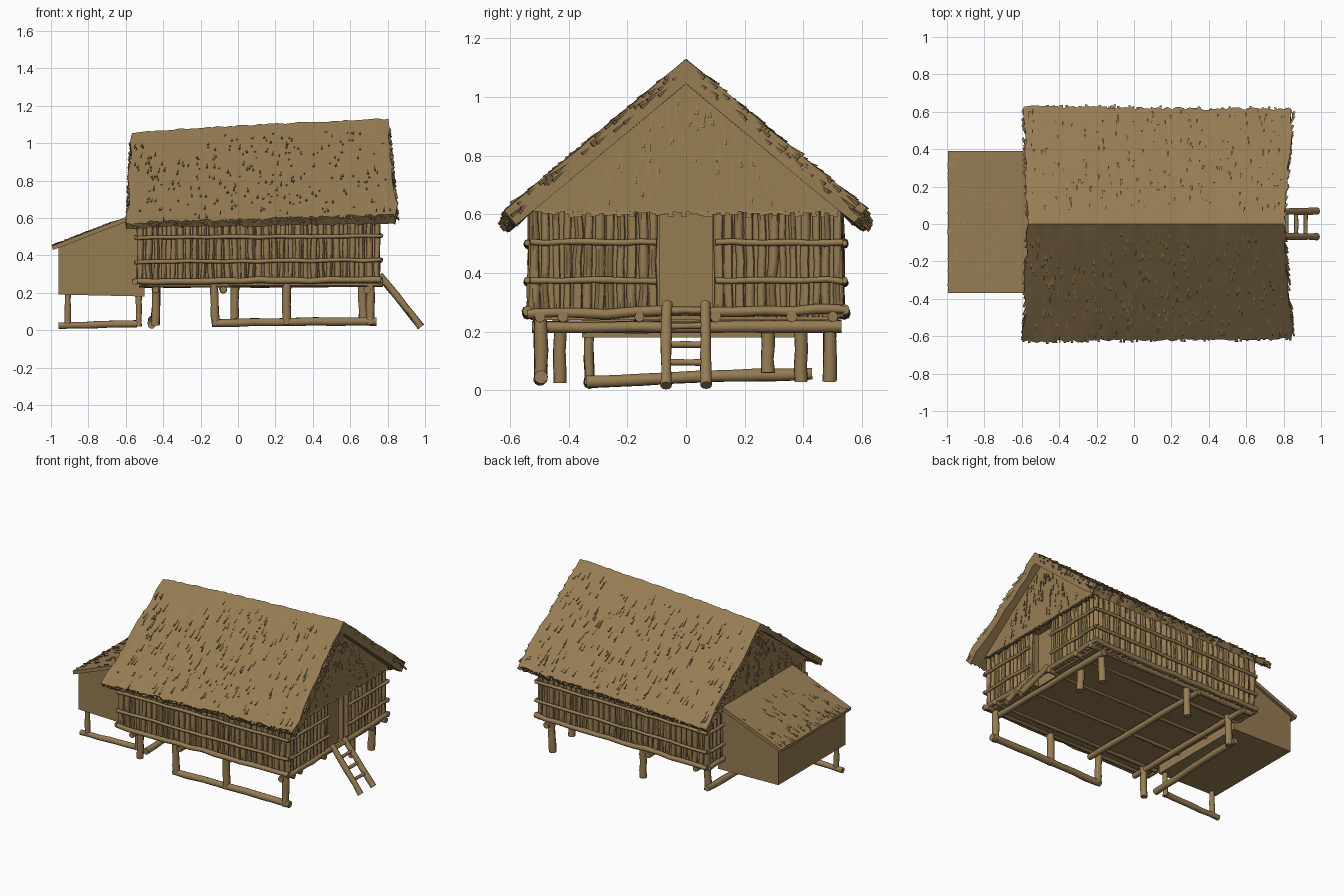
import bpy, bmesh, math, random
from mathutils import Vector as V

if "Cube" in bpy.data.objects:
    bpy.data.objects.remove(bpy.data.objects["Cube"])

random.seed(4)
R = random.uniform

straw = bpy.data.materials.new("straw brown")
straw.diffuse_color = (0.305, 0.202, 0.086, 1)
straw.use_nodes = True
straw.node_tree.nodes["Principled BSDF"].inputs["Base Color"].default_value = straw.diffuse_color


def finish(bm, name, angle=40):
    bmesh.ops.recalc_face_normals(bm, faces=bm.faces[:])
    me = bpy.data.meshes.new(name)
    bm.to_mesh(me)
    bm.free()
    me.materials.append(straw)
    ob = bpy.data.objects.new(name, me)
    bpy.context.collection.objects.link(ob)
    bpy.ops.object.select_all(action='DESELECT')
    ob.select_set(True)
    bpy.context.view_layer.objects.active = ob
    bpy.ops.object.shade_smooth_by_angle(angle=math.radians(angle))
    return ob


def pole(bm, a, b, r, n=8, segs=5, wob=0.12):
    """Slightly crooked round stick from a to b."""
    a, b = V(a), V(b)
    d = (b - a).normalized()
    u = d.orthogonal().normalized()
    w = d.cross(u)
    rings = []
    for i in range(segs + 1):
        c = a.lerp(b, i / segs) + (u * R(-1, 1) + w * R(-1, 1)) * r * wob
        rr = r * R(0.9, 1.08)
        rings.append([bm.verts.new(c + (u * math.cos(t) + w * math.sin(t)) * rr)
                      for t in [2 * math.pi * k / n for k in range(n)]])
    for p, q in zip(rings, rings[1:]):
        for k in range(n):
            bm.faces.new((p[k], p[(k + 1) % n], q[(k + 1) % n], q[k]))
    bm.faces.new(rings[0])
    bm.faces.new(rings[-1])


def prism(bm, low, high):
    """Closed solid between two matching outlines."""
    p, q = [bm.verts.new(v) for v in low], [bm.verts.new(v) for v in high]
    n = len(p)
    for k in range(n):
        bm.faces.new((p[k], p[(k + 1) % n], q[(k + 1) % n], q[k]))
    bm.faces.new(p)
    bm.faces.new(q)


def box(bm, x0, x1, y0, y1, z0, z1):
    c = [(x0, y0), (x1, y0), (x1, y1), (x0, y1)]
    prism(bm, [(x, y, z0) for x, y in c], [(x, y, z1) for x, y in c])


def tuft(bm, p, down, normal, length, width, lift):
    """Thin straw wedge, flush at the top and lifted at its lower tip."""
    side = down.cross(normal).normalized() * width
    e = p + down * length
    a, b, c, d = [bm.verts.new(v) for v in (
        p, e + normal * lift - side, e + normal * lift * 0.8 + side, e - normal * 0.006)]
    for f in ((a, b, c), (a, c, d), (a, d, b), (b, d, c)):
        bm.faces.new(f)


# main thatched roof
def roof_point(t, v):
    s = abs(v)
    x0, x1 = -0.57 - 0.02 * s, 0.80 + 0.05 * s
    ridge = 1.05 + 0.08 * t ** 0.7
    eave = 0.575 + 0.045 * t
    return V((x0 + (x1 - x0) * t, v * (0.628 - 0.015 * t), ridge + (eave - ridge) * s))


def roof_normal(t, v):
    e = 0.01 if v >= 0 else -0.01
    down = (roof_point(t, v + e) - roof_point(t, v)).normalized()
    n = V((1, 0, 0)).cross(down)
    return down, (n if n.z > 0 else -n).normalized()


NX, NV = 60, 20
bm = bmesh.new()
outer, inner = [], []
for i in range(NX + 1):
    t = i / NX
    orow, irow = [], []
    for j in range(NV + 1):
        v = -1 + 2 * j / NV
        p = roof_point(t, v)
        n = roof_normal(t, v)[1] if j != NV // 2 else V((0, 0, 1.3))
        if i in (0, NX):
            p.x += R(-0.012, 0.008)
        if j in (0, NV):
            p += V((0, R(-0.008, 0.008), R(-0.008, 0.006)))
        orow.append(bm.verts.new(p + n * R(-0.003, 0.003)))
        irow.append(bm.verts.new(p - n * (0.035 + 0.03 * t)))
    outer.append(orow)
    inner.append(irow)
for grid in (outer, inner):
    for i in range(NX):
        for j in range(NV):
            bm.faces.new((grid[i][j], grid[i + 1][j], grid[i + 1][j + 1], grid[i][j + 1]))
for i in range(NX):
    for j in (0, NV):
        bm.faces.new((outer[i][j], outer[i + 1][j], inner[i + 1][j], inner[i][j]))
for j in range(NV):
    for i in (0, NX):
        bm.faces.new((outer[i][j], outer[i][j + 1], inner[i][j + 1], inner[i][j]))
finish(bm, "main_roof")

# loose straw on the main roof, ragged eaves and rakes
bm = bmesh.new()
for side in (-1, 1):
    for k in range(230):
        t, v = R(0.02, 0.98), side * R(0.05, 0.92)
        d, n = roof_normal(t, v)
        d = (d + V((R(-0.15, 0.15), 0, 0))).normalized()
        tuft(bm, roof_point(t, v), d, n, R(0.03, 0.075), R(0.003, 0.007), R(0.006, 0.012))
    for k in range(130):
        t, v = R(0, 1), side * 0.95
        d, n = roof_normal(t, v)
        tuft(bm, roof_point(t, v) - n * R(0, 0.03), d, n, R(0.04, 0.058), 0.007, 0.004)
    for k in range(40):
        for t, sx in ((0.005, -1), (0.995, 1)):
            v = side * R(0.03, 0.95)
            d, n = roof_normal(t, v)
            d = (d + V((sx * 0.25, 0, 0))).normalized()
            tuft(bm, roof_point(t, v) - n * R(0.003, 0.04), d, n, R(0.04, 0.07), 0.006, 0.006)
finish(bm, "roof_straw", 20)

# thatched gable ends with hanging straw
bm = bmesh.new()
for xb, xt, xi, top, s in ((0.775, 0.755, 0.70, 1.07, 1), (-0.55, -0.54, -0.48, 1.02, -1)):
    prism(bm, [(xb, -0.55, 0.61), (xb, 0.55, 0.61), (xt, 0, top)],
          [(xi, -0.55, 0.61), (xi, 0.55, 0.61), (xi, 0, top)])
    for k in range(90):
        z = R(0.68, top - 0.05)
        y = R(-1, 1) * 0.5 * (top - z) / (top - 0.61)
        x = xb + (xt - xb) * (z - 0.61) / (top - 0.61)
        d = V((0, y * 0.7, -1)).normalized()
        tuft(bm, V((x, y, z)), d, V((s, 0, 0)), R(0.04, 0.09), R(0.003, 0.007), R(0.005, 0.011))
    for k in range(70):
        y = -0.51 + 1.02 * k / 69
        tuft(bm, V((xb - s * 0.012, y, 0.66)), V((0, 0, -1)), V((s, 0, 0)), R(0.05, 0.07), 0.009, 0.015)
finish(bm, "gable_thatch", 20)

# wall core, with the doorway left as a recess
bm = bmesh.new()
box(bm, -0.52, 0.70, -0.515, 0.515, 0.24, 0.63)
box(bm, 0.70, 0.735, -0.515, -0.09, 0.24, 0.63)
box(bm, 0.70, 0.735, 0.088, 0.515, 0.24, 0.63)
finish(bm, "wall_core")

# upright wall sticks
bm = bmesh.new()
for k in range(31):
    x = -0.52 + 1.26 * k / 30
    for s in (-1, 1):
        pole(bm, (x + R(-.005, .005), s * 0.522, 0.25), (x + R(-.008, .008), s * 0.518, 0.62),
             R(0.013, 0.019), 6, 4, 0.25)
for k in range(29):
    y = -0.515 + 1.03 * k / 28
    for x in (-0.525, 0.742):
        if x > 0 and -0.105 < y < 0.10:
            continue
        pole(bm, (x, y + R(-.004, .004), 0.25), (x, y + R(-.006, .006), 0.63),
             R(0.012, 0.018), 6, 4, 0.25)
finish(bm, "wall_sticks", 60)

# horizontal battens and sill poles
bm = bmesh.new()
for z, r in ((0.365, 0.011), (0.495, 0.011), (0.26, 0.017)):
    for s in (-1, 1):
        pole(bm, (-0.54, s * 0.54, z), (0.765, s * 0.54, z + 0.01), r, 8, 14, 0.3)
    pole(bm, (-0.545, -0.53, z), (-0.545, 0.53, z), r, 8, 12, 0.3)
    if z > 0.3:
        pole(bm, (0.762, -0.53, z + 0.01), (0.762, -0.10, z + 0.01), r, 8, 8, 0.3)
        pole(bm, (0.762, 0.10, z + 0.01), (0.762, 0.535, z + 0.01), r, 8, 8, 0.3)
    else:
        pole(bm, (0.757, -0.54, z), (0.757, 0.54, z + 0.015), r, 8, 12, 0.3)
finish(bm, "wall_battens", 60)

# floor framing
bm = bmesh.new()
for y in (-0.5, -0.42, -0.16, 0.1, 0.36, 0.5):
    pole(bm, (-0.53, y, 0.245), (0.775, y, 0.25), 0.018, 8, 6)
for x in (-0.44, -0.08, 0.69):
    pole(bm, (x, -0.525, 0.215), (x, 0.53, 0.22), 0.02, 8, 6)
finish(bm, "floor_beams", 60)

# stilts
bm = bmesh.new()
for x, y, z in ((-0.12, -0.495, 0.03), (0.26, -0.495, 0.03), (0.71, -0.495, 0.03),
                (-0.02, 0.49, 0.04), (0.67, 0.49, 0.03), (0.67, 0.28, 0.06),
                (-0.44, 0.39, 0.03), (-0.44, -0.43, 0.025)):
    pole(bm, (x, y, z), (x + R(-.01, .01), y, 0.245), 0.023, 10, 4)
for x in (-0.91, -0.53):
    pole(bm, (x, -0.33, 0.02), (x, -0.33, 0.20), 0.017, 10, 4)
finish(bm, "stilts", 60)

# beams lying on the ground
bm = bmesh.new()
pole(bm, (-0.14, -0.495, 0.038), (0.74, -0.495, 0.048), 0.022, 10, 8)
pole(bm, (-0.46, -0.34, 0.03), (-0.46, 0.43, 0.058), 0.022, 10, 8)
pole(bm, (-0.96, -0.33, 0.022), (-0.54, -0.33, 0.034), 0.019, 10, 6)
finish(bm, "ground_beams", 60)

# annex body and its lean-to roof
bm = bmesh.new()
wall = [(-0.96, 0.19), (-0.50, 0.18), (-0.50, 0.62), (-0.96, 0.44)]
prism(bm, [(x, -0.355, z) for x, z in wall], [(x, 0.37, z) for x, z in wall])
finish(bm, "annex_walls")

bm = bmesh.new()
slab = [(-0.99, 0.428), (-0.53, 0.605), (-0.53, 0.632), (-0.995, 0.450)]
prism(bm, [(x, -0.37, z) for x, z in slab], [(x, 0.39, z) for x, z in slab])
down = V((-0.465, 0, -0.182)).normalized()
up = V((-down.z * -1, 0, -down.x)).normalized()
for k in range(90):
    f = R(0.2, 0.95) if k < 45 else R(0.82, 0.95)
    p = V((-0.53 - 0.465 * f, R(-0.35, 0.37), 0.632 - 0.182 * f))
    tuft(bm, p, down, up, min(R(0.03, 0.06), (1.0 - f) * 0.5), R(0.003, 0.005), R(0.004, 0.008))
finish(bm, "annex_roof", 20)

# ladder up to the door
bm = bmesh.new()
foot, head = V((0.98, 0, 0.018)), V((0.755, 0, 0.295))
for y in (-0.068, 0.068):
    pole(bm, foot + V((0, y, 0)), head + V((0, y * 0.97, 0)), 0.019, 10, 5)
for f in (0.28, 0.5, 0.73, 0.92):
    c = foot.lerp(head, f)
    pole(bm, c + V((0, -0.08, 0)), c + V((0, 0.08, 0)), 0.011, 8, 4)
finish(bm, "ladder", 60)
